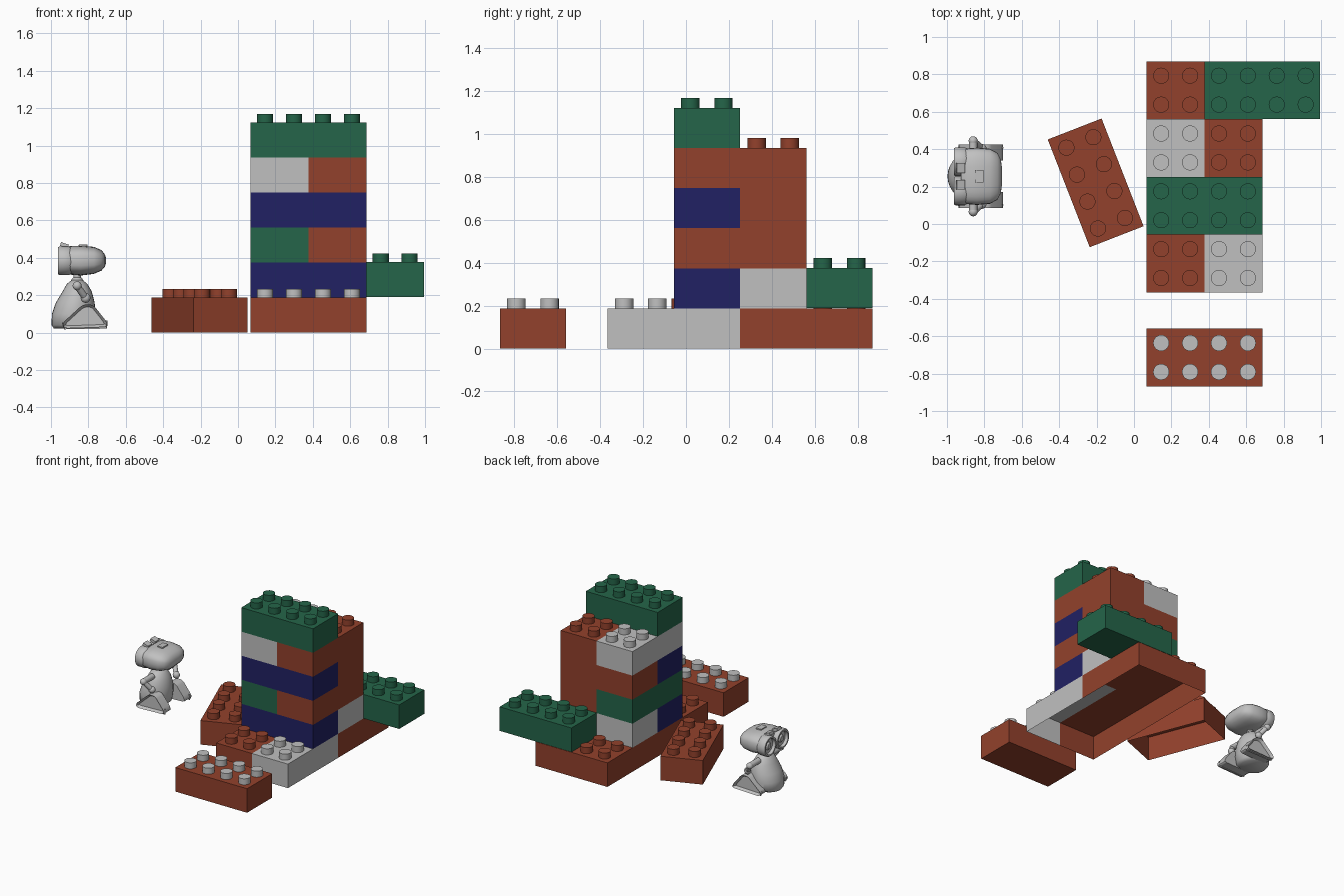
import bpy, bmesh, math
from mathutils import Vector, Matrix

cube = bpy.data.objects.get("Cube")
if cube:
    bpy.data.objects.remove(cube, do_unlink=True)


def material(name, rgb):
    m = bpy.data.materials.new(name)
    m.use_nodes = True
    m.diffuse_color = (*rgb, 1)
    m.node_tree.nodes["Principled BSDF"].inputs["Base Color"].default_value = (*rgb, 1)
    return m


brown = material("brick brown", (0.29, 0.053, 0.025))
green = material("brick green", (0.018, 0.13, 0.067))
navy = material("brick navy", (0.015, 0.015, 0.125))
grey = material("light grey", (0.53, 0.53, 0.53))

P = 0.1545          # stud pitch
H = 0.187           # brick height
X0, Y0 = 0.068, -0.366   # corner of the stacked bricks


def finish(bm, name, mats, smooth=None):
    me = bpy.data.meshes.new(name)
    bm.to_mesh(me)
    bm.free()
    ob = bpy.data.objects.new(name, me)
    bpy.context.collection.objects.link(ob)
    for m in mats:
        me.materials.append(m)
    if smooth:
        bpy.ops.object.select_all(action='DESELECT')
        ob.select_set(True)
        bpy.context.view_layer.objects.active = ob
        bpy.ops.object.shade_smooth_by_angle(angle=math.radians(smooth))
    return ob


def add_box(bm, lo, hi):
    lo, hi = Vector(lo), Vector(hi)
    mat = Matrix.Translation((lo + hi) / 2) @ Matrix.Diagonal((*(hi - lo), 1))
    return bmesh.ops.create_cube(bm, size=1, matrix=mat)


def drop_bottom(bm):
    down = [f for f in bm.faces if f.normal.z < -0.9]
    bmesh.ops.delete(bm, geom=down, context='FACES')


def studs(name, x, y, z, nx, ny, mat):
    bm = bmesh.new()
    for i in range(nx):
        for j in range(ny):
            at = Vector((x + (i + .5) * P, y + (j + .5) * P, z + .0235))
            bmesh.ops.create_cone(bm, cap_ends=True, segments=24, radius1=.043,
                                  radius2=.043, depth=.047, matrix=Matrix.Translation(at))
    bm.normal_update()
    drop_bottom(bm)
    return finish(bm, name + "_studs", [mat], 40)


def brick(name, x, y, z, nx, ny, mat, top=None, closed=False):
    bm = bmesh.new()
    add_box(bm, (x, y, z), (x + nx * P, y + ny * P, z + H))
    bm.normal_update()
    if not closed:
        drop_bottom(bm)
    body = finish(bm, name, [mat])
    return [body, studs(name, x, y, z + H, nx, ny, top)] if top else [body]


# Hollow two-colour base
bm = bmesh.new()
add_box(bm, (X0, Y0, 0), (X0 + 4 * P, Y0 + 8 * P, H))
for co, no in (((X0 + 2 * P, 0, 0), (1, 0, 0)), ((0, Y0 + 4 * P, 0), (0, 1, 0))):
    bmesh.ops.bisect_plane(bm, geom=bm.verts[:] + bm.edges[:] + bm.faces[:],
                           plane_co=co, plane_no=no)
bm.normal_update()
drop_bottom(bm)
for f in bm.faces:
    c = f.calc_center_median()
    f.material_index = int(c.x > X0 + 2 * P and c.y < Y0 + 4 * P)
finish(bm, "base", [brown, grey])
studs("base_front_left", X0, Y0, H, 2, 2, brown)
studs("base_front_right", X0 + 2 * P, Y0, H, 2, 2, grey)
studs("base_back", X0, Y0 + 6 * P, H, 2, 2, brown)

# Tower courses: even ones run across, odd ones run front to back
yA, yB, xR = Y0 + 2 * P, Y0 + 4 * P, X0 + 2 * P
for level, front, back in ((1, navy, grey), (3, navy, brown)):
    brick(f"course_{level}_front", X0, yA, level * H, 4, 2, front)
    brick(f"course_{level}_back", X0, yB, level * H, 4, 2, back)
for level, left, right in ((2, green, brown), (4, grey, brown)):
    brick(f"course_{level}_west", X0, yA, level * H, 2, 4, left)
    brick(f"course_{level}_east", xR, yA, level * H, 2, 4, right)
studs("course_4_west", X0, yB, 5 * H, 2, 2, grey)
studs("course_4_east", xR, yB, 5 * H, 2, 2, brown)
brick("tower_top", X0, yA, 5 * H, 4, 2, green, green)
brick("overhang_brick", xR, Y0 + 6 * P, H + .002, 4, 2, green, green, closed=True)
brick("front_brick", X0, -.868, 0, 4, 2, brown, grey, closed=True)

# Loose turned brick
for ob in brick("loose_brick", -P, -2 * P, 0, 2, 4, brown, brown):
    ob.location = (-.205, .22, 0)
    ob.rotation_euler.z = math.radians(21.3)

# Toy figure, facing -x
CY = .255


def ball(name, at, size, flat=None):
    bm = bmesh.new()
    bmesh.ops.create_uvsphere(bm, u_segments=24, v_segments=14, radius=1,
                              matrix=Matrix.Translation(at) @ Matrix.Diagonal((*size, 1)))
    return finish(bm, name, [grey], 60)


def rod(name, a, b, r1, r2):
    a, b = Vector(a), Vector(b)
    bm = bmesh.new()
    mat = Matrix.Translation((a + b) / 2) @ (b - a).to_track_quat('Z', 'Y').to_matrix().to_4x4()
    bmesh.ops.create_cone(bm, cap_ends=True, segments=24, radius1=r1, radius2=r2,
                          depth=(b - a).length, matrix=mat)
    return finish(bm, name, [grey], 40)


def loft(name, rings, point, n=28):
    bm = bmesh.new()
    loops = [[bm.verts.new(point(r, 2 * math.pi * i / n)) for i in range(n)] for r in rings]
    for a, b in zip(loops, loops[1:]):
        for i in range(n):
            bm.faces.new((a[i], a[(i + 1) % n], b[(i + 1) % n], b[i]))
    bm.faces.new(loops[0][::-1])
    bm.faces.new(loops[-1])
    bmesh.ops.recalc_face_normals(bm, faces=bm.faces[:])
    return finish(bm, name, [grey], 50)


def sq(v):
    return math.copysign(abs(v) ** .7, v)


# Bell-shaped body: height, centre x, half depth, half width
loft("figure_body",
     [(.022, -.89, .095, .09), (.04, -.885, .112, .12), (.1, -.88, .115, .128),
      (.16, -.87, .104, .12), (.22, -.86, .078, .1), (.26, -.86, .055, .075),
      (.28, -.86, .03, .04)],
     lambda r, t: (r[1] + r[2] * math.cos(t), CY + r[3] * math.sin(t), r[0]))

# Head, rounded towards the back: x, half width, half height, centre z
loft("figure_head",
     [(-.925, .135, .06, .385), (-.9, .148, .076, .386), (-.84, .153, .08, .385),
      (-.77, .147, .072, .386), (-.73, .125, .055, .386), (-.712, .09, .033, .385),
      (-.705, .04, .012, .385)],
     lambda r, t: (r[0], CY + r[1] * sq(math.cos(t)), r[3] + r[2] * sq(math.sin(t))))

bm = bmesh.new()
add_box(bm, (-.85, CY - .034, .462), (-.805, CY + .034, .472))
finish(bm, "head_panel", [grey])
ball("neck_ball", (-.86, CY, .265), (.036, .036, .036))
rod("neck", (-.86, CY, .26), (-.86, CY, .32), .02, .02)

for s, side in ((-1, "right"), (1, "left")):
    # Eye barrel, rim and recessed lens
    ey = CY + s * .078
    barrel = loft(f"{side}_eye",
                  [(-.89, .068), (-.905, .077), (-.955, .077), (-.962, .072),
                   (-.962, .06), (-.94, .055), (-.94, .03), (-.952, .02)],
                  lambda r, t: (r[0], ey + r[1] * math.cos(t), .384 + r[1] * math.sin(t)))
    # Brow plate
    bm = bmesh.new()
    add_box(bm, (-.022, -.026, -.01), (.022, .026, .01))
    brow = finish(bm, f"{side}_brow", [grey])
    brow.location = (-.928, CY + s * .045, .467)
    brow.rotation_euler.y = math.radians(18)
    # Arm
    shoulder, elbow = (-.86, CY + s * .08, .25), (-.86, CY + s * .19, .25)
    hand = (-.815, CY + s * .15, .185)
    rod(f"{side}_shoulder", shoulder, elbow, .022, .022)
    ball(f"{side}_elbow", elbow, (.024, .024, .024))
    rod(f"{side}_forearm", elbow, hand, .018, .018)
    ball(f"{side}_hand", hand, (.026, .024, .026))
    # Rounded triangular track with an inset side
    bm = bmesh.new()
    outline = [(-.94, .05), (-.83, .15), (-.775, .15), (-.7, .055), (-.7, .03), (-.93, .022)]
    face = bm.faces.new([bm.verts.new((x, CY + s * .085, z)) for x, z in outline])
    ext = bmesh.ops.extrude_face_region(bm, geom=[face])
    moved = [v for v in ext["geom"] if isinstance(v, bmesh.types.BMVert)]
    bmesh.ops.translate(bm, vec=(0, s * .085, 0), verts=moved)
    bmesh.ops.recalc_face_normals(bm, faces=bm.faces[:])
    cross = [e for e in bm.edges if abs(e.verts[0].co.y - e.verts[1].co.y) > .01]
    bmesh.ops.bevel(bm, geom=cross, offset=.02, segments=4, profile=.5, affect='EDGES')
    bm.normal_update()
    outer = [f for f in bm.faces if f.normal.y * s > .9]
    bmesh.ops.inset_region(bm, faces=outer, thickness=.014, depth=0)
    bmesh.ops.translate(bm, vec=(0, -s * .02, 0), verts=list({v for f in outer for v in f.verts}))
    finish(bm, f"{side}_track", [grey], 35)
